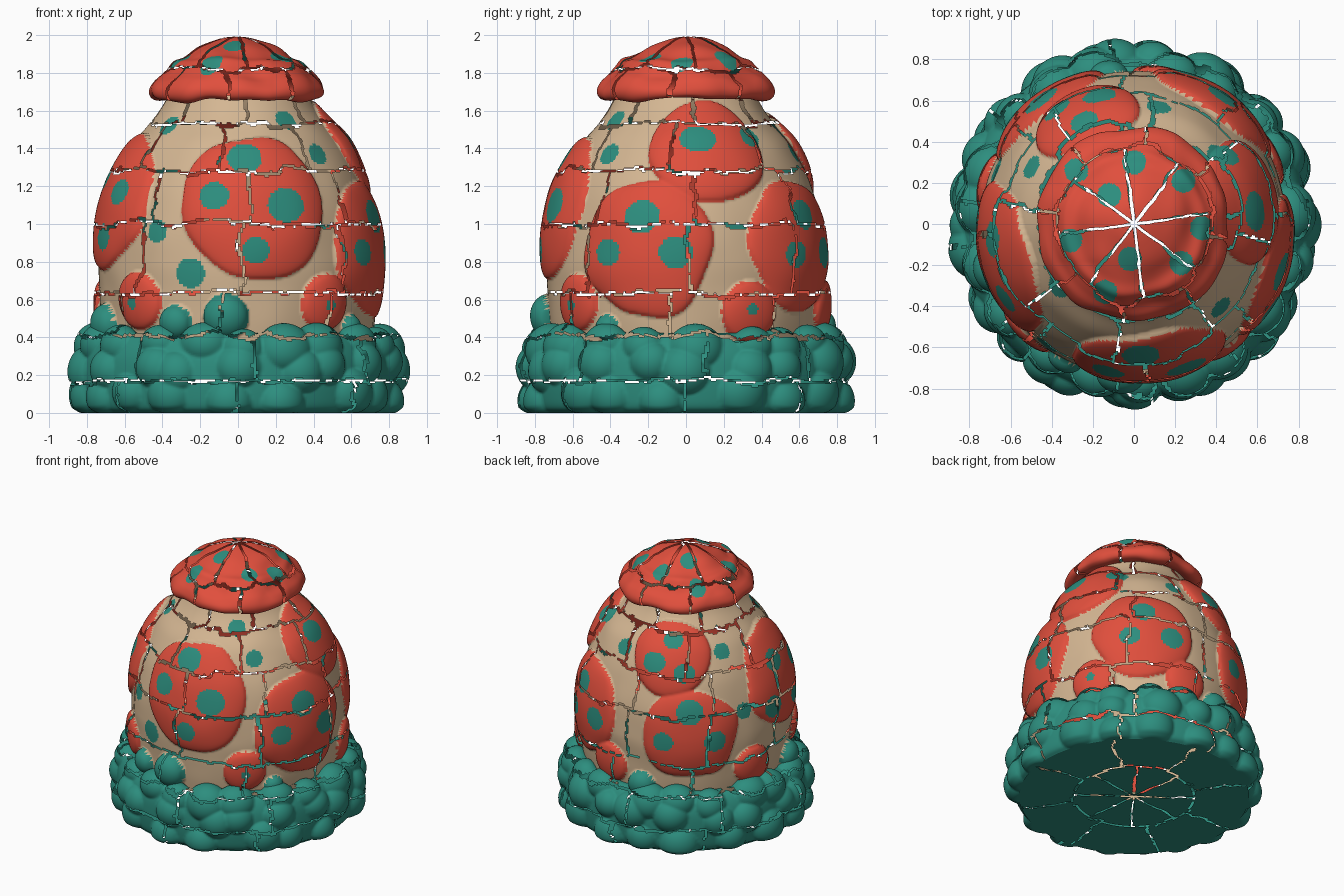
import bpy, bmesh, math, random
from mathutils import Vector, noise

if "Cube" in bpy.data.objects:
    bpy.data.objects.remove(bpy.data.objects["Cube"])

random.seed(4)
COLS = 400


def material(name, rgb):
    m = bpy.data.materials.new(name)
    m.diffuse_color = (*rgb, 1)
    m.use_nodes = True
    m.node_tree.nodes["Principled BSDF"].inputs["Base Color"].default_value = m.diffuse_color
    return m


MATS = [material("tan", (0.66, 0.47, 0.29)),
        material("red", (0.75, 0.078, 0.046)),
        material("teal", (0.026, 0.27, 0.21))]
TAN, RED, TEAL = 0, 1, 2


def resample(pts, n):
    """Smooth curve through the (r, z) points, cut in n even steps."""
    P = [Vector(p) for p in pts]
    P = [2 * P[0] - P[1]] + P + [2 * P[-1] - P[-2]]
    dense = []
    for k in range(1, len(P) - 2):
        a, b, c, d = P[k - 1:k + 3]
        for i in range(40):
            t = i / 40
            dense.append(0.5 * (2 * b + (c - a) * t + (2 * a - 5 * b + 4 * c - d) * t * t
                                + (3 * b - a - 3 * c + d) * t ** 3))
    dense.append(P[-2])
    lengths = [0]
    for a, b in zip(dense, dense[1:]):
        lengths.append(lengths[-1] + (b - a).length)
    out, k = [], 0
    for i in range(n + 1):
        s = lengths[-1] * i / n
        while k < len(dense) - 2 and lengths[k + 1] < s:
            k += 1
        f = (s - lengths[k]) / max(1e-9, lengths[k + 1] - lengths[k])
        out.append(dense[k].lerp(dense[k + 1], min(1, f)))
    return out


def polar(deg, r, z):
    a = math.radians(deg)          # 0 = front, 90 = right
    return Vector((r * math.sin(a), -r * math.cos(a), z))


def cracked(p, coord, levels, seed):
    """True on the thin jagged gaps that split the shell into tiles."""
    n1 = noise.noise(p * 5 + Vector((seed, 0, 0)))
    n2 = noise.noise(p * 17 + Vector((0, seed, 0)))
    width = 0.0075 + 0.004 * n1
    wob = 0.035 * n1 + 0.02 * n2
    r = math.hypot(p.x, p.y)
    band = 0
    for lv in levels:
        if abs(coord + wob - lv) < width:
            return True
        band += coord + wob > lv
    a = math.degrees(math.atan2(p.x, -p.y)) + 8 * math.sin(band * 2.3 + seed)
    off = (a + 22.5) % 45 - 22.5
    return abs(math.radians(off) * r + wob * min(1, r * 2)) < width


def shell(name, pts, rows, displace, paint, levels, seed, coord=lambda p: p.z):
    """Turned skin with relief, cracks and a colour rule."""
    prof = resample(pts, rows)
    verts, faces, mats = [], [], []
    for i, q in enumerate(prof):
        t = (prof[min(i + 1, rows)] - prof[max(i - 1, 0)]).normalized()
        for j in range(COLS):
            deg = 360 * j / COLS
            p = polar(deg, max(q.x, 0.002), q.y)
            p += polar(deg, t.y, -t.x) * displace(p)
            p.z = max(p.z, 0)
            verts.append(p)
    for i in range(rows):
        for j in range(COLS):
            k = (j + 1) % COLS
            f = (i * COLS + j, i * COLS + k, (i + 1) * COLS + k, (i + 1) * COLS + j)
            mid = (verts[f[0]] + verts[f[2]]) / 2
            if not cracked(mid, coord(mid), levels, seed):
                faces.append(f)
                mats.append(paint(mid))
    me = bpy.data.meshes.new(name)
    me.from_pydata(verts, [], faces)
    for m in MATS:
        me.materials.append(m)
    me.polygons.foreach_set("material_index", mats)
    me.polygons.foreach_set("use_smooth", [True] * len(mats))
    bm = bmesh.new()
    bm.from_mesh(me)
    bmesh.ops.delete(bm, geom=[v for v in bm.verts if not v.link_faces], context='VERTS')
    bm.to_mesh(me)
    bm.free()
    bpy.context.collection.objects.link(bpy.data.objects.new(name, me))


# ---- Body: tan dome with raised red pads and teal dots
BODY = [(.71, .38), (.725, .5), (.735, .65), (.74, .8), (.72, 1.0), (.665, 1.2),
        (.57, 1.4), (.475, 1.52), (.415, 1.6), (.37, 1.68)]


def body_radius(z):
    for (r0, z0), (r1, z1) in zip(BODY, BODY[1:]):
        if z <= z1:
            return r0 + (r1 - r0) * (z - z0) / (z1 - z0)
    return BODY[-1][0]


def on_body(deg, z):
    return polar(deg, body_radius(z), z)


PADS = [(8, 1.1, .39), (73, .87, .36), (102, 1.39, .30), (145, .89, .36),
        (205, 1.38, .28), (217, .86, .33), (286, 1.13, .38),
        (39, .58, .15), (117, .55, .16), (169, .56, .15), (254, .56, .15), (314, .6, .16)]
DOTS = [(3, 1.35, .085), (-10, 1.15, .075), (20, 1.1, .095), (7, .86, .07),
        (-36, .96, .06), (-20, .74, .08), (-50, 1.52, .06), (34, 1.55, .06),
        (46, 1.37, .06), (-60, 1.17, .07), (72, 1.04, .09), (86, .85, .085),
        (58, .85, .07), (96, 1.45, .085), (128, 1.46, .07), (138, .84, .07),
        (145, 1.05, .08), (160, .85, .08), (168, 1.38, .06), (195, 1.36, .075),
        (214, 1.3, .07), (206, 1.5, .06), (217, 1.04, .09), (203, .82, .07),
        (230, .82, .075), (276, 1.25, .08), (292, .93, .07), (268, .95, .08),
        (241, 1.4, .06), (249, .98, .06), (39, .57, .03), (117, .55, .03), (314, .58, .03)]
LEAVES = [(-5, .51, .12), (-27, .48, .09), (-72, .47, .11), (55, .45, .07), (190, .45, .1)]
pads = [(on_body(a, z), r) for a, z, r in PADS]
dots = [(on_body(a, z), r) for a, z, r in DOTS]
leaves = [(on_body(a, z), r) for a, z, r in LEAVES]


def pad_depth(p):
    best = 0
    for c, r in pads:
        d = (p - c).length
        if d < r * 1.15:
            d *= 1 + 0.13 * noise.noise(p * 3.5)
            best = max(best, 1 - (d / r) ** 2)
    return best


def body_relief(p):
    h = 0.006 * noise.noise(p * 5)
    depth = pad_depth(p)
    if depth > 0:
        h += 0.052 * depth ** 0.4
    for c, r in leaves:
        d = (p - c).length
        if d < r:
            h = max(h, 0.85 * math.sqrt(r * r - d * d))
    return h


def body_paint(p):
    q = on_body(math.degrees(math.atan2(p.x, -p.y)), p.z)
    if any((q - c).length < r for c, r in leaves):
        return TEAL
    if any((q - c).length < r for c, r in dots):
        return TEAL
    return RED if pad_depth(q) > 0 else TAN


shell("body", BODY, 115, body_relief, body_paint, [.63, 1.0, 1.28, 1.53], 1)

# ---- Cap: red mushroom-like lid with teal dots
CAP = [(.365, 1.67), (.42, 1.658), (.458, 1.672), (.468, 1.71), (.445, 1.755), (.405, 1.79),
       (.36, 1.835), (.28, 1.89), (.2, 1.938), (.1, 1.98), (.0, 1.995)]
CAP_DOTS = [(0, .3), (.24, .21), (.33, -.02), (.23, -.19), (-.02, -.17), (-.14, -.33),
            (-.31, -.08), (-.12, .14), (-.28, .26)]


def cap_relief(p):
    r = math.hypot(p.x, p.y)
    ridge = 0.014 * math.exp(-((p.z - 1.855) / .02) ** 2)
    return (0.03 * noise.noise(p * 5.5) + ridge) * min(1, r / .25)


def cap_paint(p):
    near = any(math.hypot(p.x - x, p.y - y) < .058 for x, y in CAP_DOTS)
    return TEAL if near and p.z > 1.76 else RED


shell("cap", CAP, 72, cap_relief, cap_paint, [1.815], 2)

# ---- Base: ring of rounded teal clumps
BASE = [(.79, 0), (.825, .03), (.84, .1), (.845, .2), (.835, .3), (.80, .38), (.75, .42), (.69, .42)]
clumps = []
for r, z, count in ((.83, .08, 17), (.845, .25, 19), (.79, .38, 19)):
    for k in range(count):
        deg = (k + random.uniform(-.3, .3)) * 360 / count
        clumps.append((polar(deg, r, z + random.uniform(-.04, .04)), random.uniform(.13, .18)))


def base_relief(p):
    h = 0
    for c, r in clumps:
        d2 = (p - c).length_squared
        if d2 < r * r:
            h = max(h, math.sqrt(r * r - d2) - .6 * r)
    return h * min(1, .25 + p.z / .06)


shell("base", BASE, 60, base_relief, lambda p: TEAL, [.17, .41], 3)

# ---- Flat underside
shell("underside", [(0, 0), (.4, 0), (.8, 0)], 45, lambda p: 0, lambda p: TEAL,
      [.42], 5, coord=lambda p: math.hypot(p.x, p.y))
